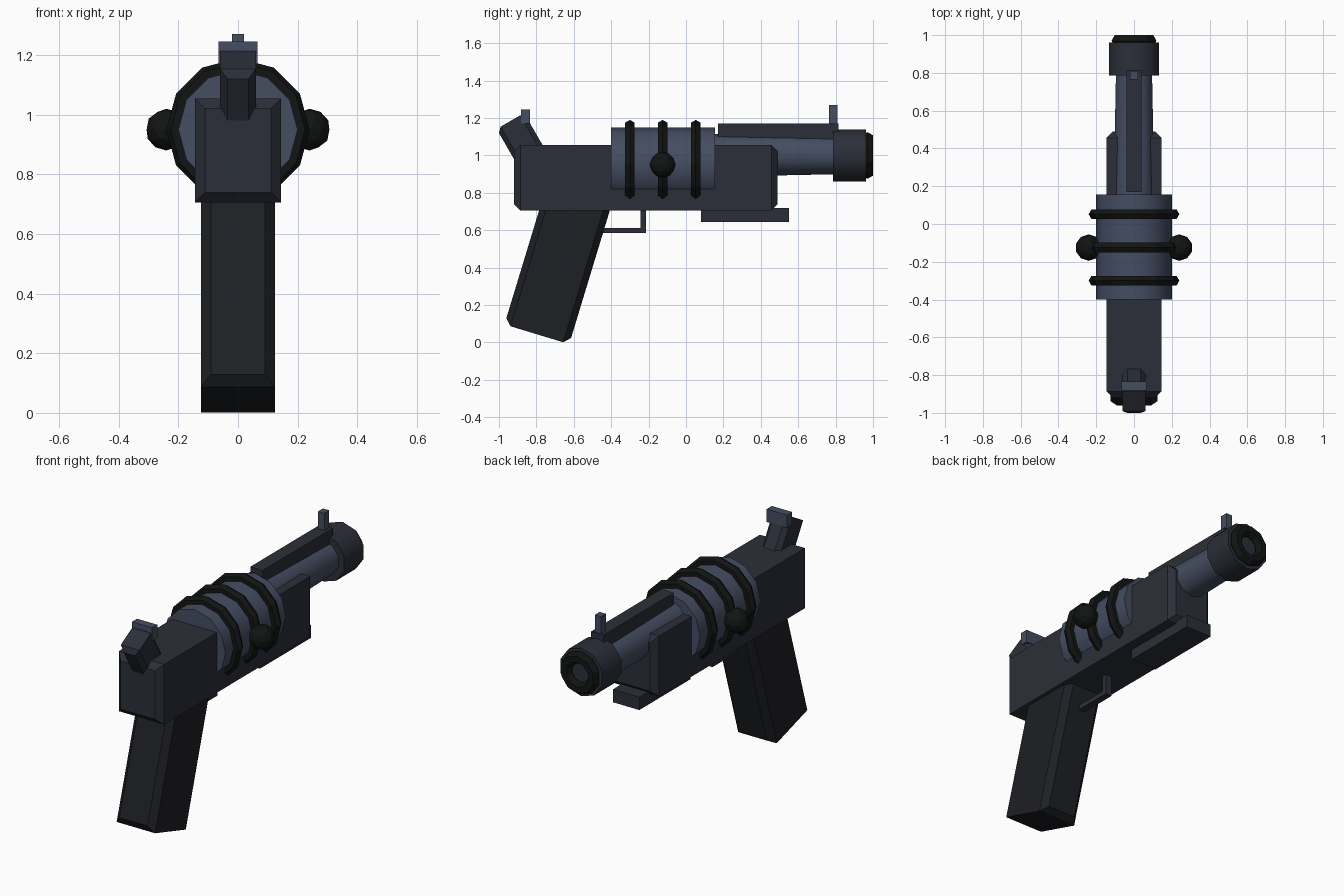
import bpy, bmesh
from math import sin, cos, pi, radians

if "Cube" in bpy.data.objects:
    bpy.data.objects.remove(bpy.data.objects["Cube"])


def material(name, rgb):
    m = bpy.data.materials.new(name)
    m.diffuse_color = (*rgb, 1)
    m.use_nodes = True
    m.node_tree.nodes["Principled BSDF"].inputs["Base Color"].default_value = m.diffuse_color
    return m


STEEL = material("blue_steel", (0.058, 0.074, 0.119))
DARK = material("dark_metal", (0.024, 0.028, 0.040))
GRIP = material("grip_black", (0.013, 0.014, 0.018))
BLACK = material("rubber_black", (0.006, 0.007, 0.007))


def finish(name, bm, mat, smooth=False):
    bmesh.ops.recalc_face_normals(bm, faces=bm.faces)
    me = bpy.data.meshes.new(name)
    bm.to_mesh(me)
    bm.free()
    me.materials.append(mat)
    ob = bpy.data.objects.new(name, me)
    bpy.context.collection.objects.link(ob)
    if smooth:
        bpy.ops.object.select_all(action='DESELECT')
        bpy.context.view_layer.objects.active = ob
        ob.select_set(True)
        bpy.ops.object.shade_smooth_by_angle(angle=radians(40))
    return ob


def loft(name, rings, mat, closed=False, smooth=False):
    """Skin successive vertex rings, with end caps or joined into a loop."""
    bm = bmesh.new()
    rows = [[bm.verts.new(p) for p in ring] for ring in rings]
    n = len(rows[0])
    pairs = list(zip(rows, rows[1:])) + ([(rows[-1], rows[0])] if closed else [])
    for a, b in pairs:
        for i in range(n):
            j = (i + 1) % n
            bm.faces.new((a[i], a[j], b[j], b[i]))
    if not closed:
        bm.faces.new(rows[0])
        bm.faces.new(rows[-1])
    return finish(name, bm, mat, smooth)


def lathe(name, profile, z, sides, mat, closed=False, smooth=False):
    """Turn (radius, y) points about a lengthwise axis at height z."""
    angles = [2 * pi * i / sides for i in range(sides)]
    rings = [[(r * sin(a), y, z + r * cos(a)) for a in angles] for r, y in profile]
    return loft(name, rings, mat, closed, smooth)


def torus(name, major, minor, y, z, sides, mat):
    profile = [(major + minor * cos(k * pi / 3), y + minor * sin(k * pi / 3)) for k in range(6)]
    return lathe(name, profile, z, sides, mat, closed=True)


def block(name, hx, y0, y1, z0, z1, mat, inset=0.0, inset_x=None):
    """Box whose front and back faces are optionally inset with a sloped border."""
    ix = inset if inset_x is None else inset_x

    def rect(y, dx, dz):
        x = hx - dx
        return [(-x, y, z0 + dz), (x, y, z0 + dz), (x, y, z1 - dz), (-x, y, z1 - dz)]
    rings = [rect(y0 + inset, 0, 0), rect(y1 - inset, 0, 0)]
    if inset:
        rings = [rect(y0, ix, inset)] + rings + [rect(y1, ix, inset)]
    return loft(name, rings, mat)


# Receiver
block("receiver", 0.145, -0.92, 0.49, 0.705, 1.055, DARK, 0.034)

# Raked grip
grip = block("grip", 0.124, -0.181, 0.181, 0, 0.85, GRIP, 0.034)
grip.location = (0, -0.7975, 0.044)
grip.rotation_euler.x = radians(-16.9)

# Chamber with rings and side knobs
lathe("chamber", [(0.2, -0.40), (0.2, 0.155)], 0.95, 12, STEEL, smooth=True)
for i, y in enumerate((-0.30, -0.125, 0.052)):
    torus(f"chamber_ring_{i + 1}", 0.21, 0.03, y, 0.95, 12, BLACK)
for side, x in (("left", -0.24), ("right", 0.24)):
    bm = bmesh.new()
    bmesh.ops.create_icosphere(bm, subdivisions=2, radius=0.07)
    finish(f"knob_{side}", bm, BLACK, smooth=False).location = (x, -0.125, 0.95)

# Tapered barrel, muzzle and muzzle ring
lathe("barrel", [(0.115, 0.10), (0.10, 0.82)], 1.0, 10, STEEL, smooth=True)
lathe("muzzle", [(0.14, 0.785), (0.14, 0.962)], 1.0, 10, DARK, smooth=True)
torus("muzzle_ring", 0.09, 0.035, 0.97, 1.0, 10, BLACK)

# Top rail and front sight
block("top_rail", 0.04, 0.17, 0.815, 1.04, 1.17, DARK)
block("front_sight", 0.02, 0.765, 0.81, 1.165, 1.27, STEEL)

# Hammer leaning back, with rear sight on top
hammer = block("hammer", 0.06, -0.085, 0.085, -0.25, 0, DARK, 0.025)
hammer.location = (0, -0.939, 1.184)
hammer.rotation_euler.x = radians(30)
block("rear_sight", 0.065, -0.882, -0.835, 1.17, 1.245, STEEL)

# Under-barrel plate
block("under_plate", 0.085, 0.08, 0.55, 0.645, 0.72, DARK)

# Trigger guard
block("guard_bottom", 0.02, -0.48, -0.215, 0.585, 0.613, DARK)
block("guard_front", 0.02, -0.243, -0.215, 0.60, 0.72, DARK)
